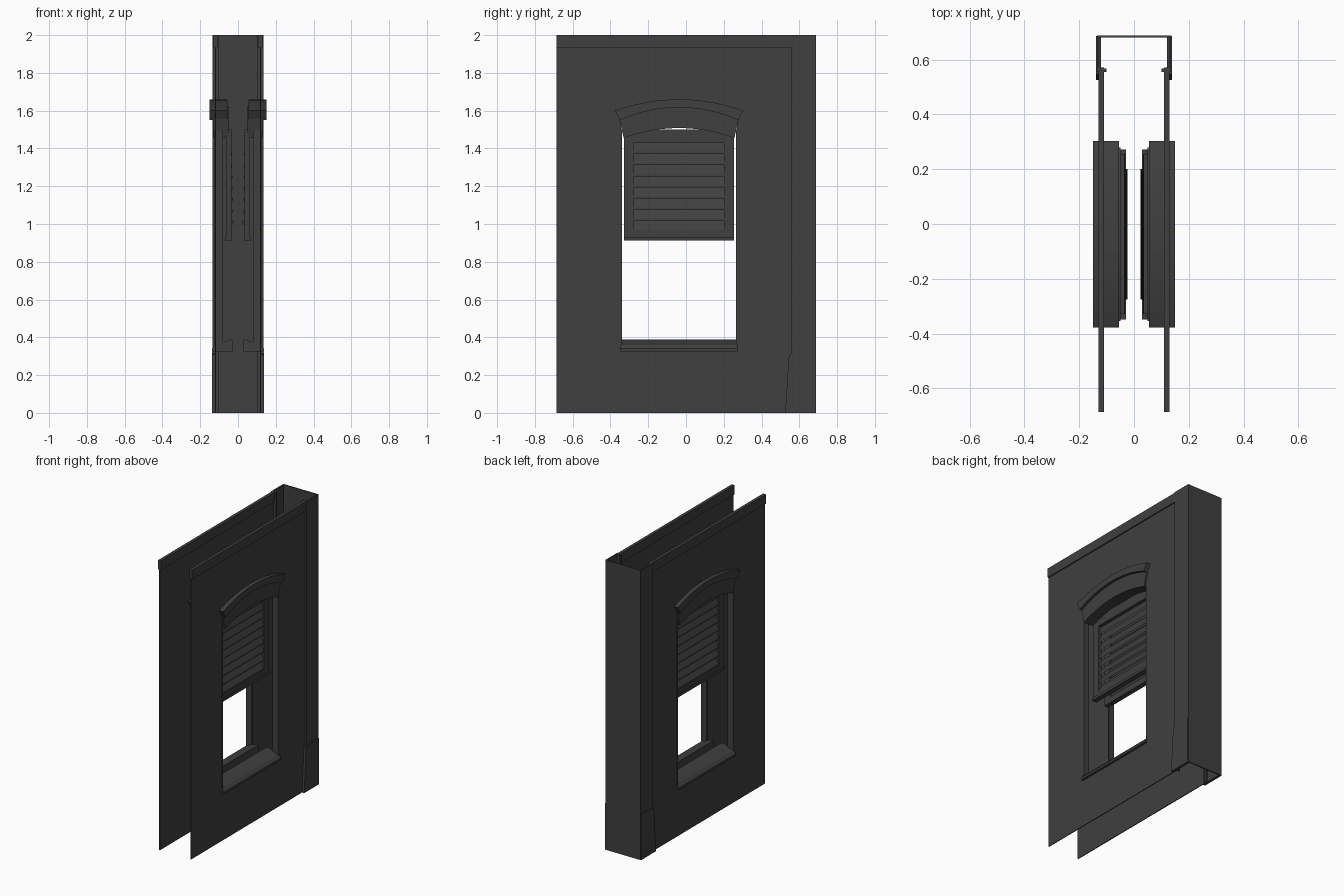
import bpy, bmesh, math

cube = bpy.data.objects.get("Cube")
if cube:
    bpy.data.objects.remove(cube, do_unlink=True)

mat = bpy.data.materials.new("charcoal grey")
mat.use_nodes = True
COL = (0.05, 0.05, 0.05, 1)
mat.diffuse_color = COL
mat.node_tree.nodes["Principled BSDF"].inputs["Base Color"].default_value = COL


def finish(name, bm, mirror=True):
    bmesh.ops.recalc_face_normals(bm, faces=bm.faces)
    me = bpy.data.meshes.new(name)
    bm.to_mesh(me)
    bm.free()
    me.materials.append(mat)
    ob = bpy.data.objects.new(name, me)
    bpy.context.collection.objects.link(ob)
    if mirror:
        ob.modifiers.new("both_sides", "MIRROR").use_axis[0] = True
    return ob


def prism(name, profile, axis, a, b, mirror=True):
    """Extrude a 2D profile along an axis from a to b."""
    place = {"x": lambda p, t: (t, p[0], p[1]),
             "y": lambda p, t: (p[0], t, p[1]),
             "z": lambda p, t: (p[0], p[1], t)}[axis]
    bm = bmesh.new()
    lo = [bm.verts.new(place(p, a)) for p in profile]
    hi = [bm.verts.new(place(p, b)) for p in profile]
    n = len(profile)
    bm.faces.new(lo)
    bm.faces.new(hi)
    for i in range(n):
        j = (i + 1) % n
        bm.faces.new((lo[i], lo[j], hi[j], hi[i]))
    return finish(name, bm, mirror)


def rect(u0, u1, v0, v1):
    return [(u0, v0), (u1, v0), (u1, v1), (u0, v1)]


def frame(name, outer, inner, x0, x1):
    """Rectangular plate with a rectangular opening, facing sideways."""
    bm = bmesh.new()
    rings = [[bm.verts.new((x, y, z)) for y, z in rect(*r)]
             for x, r in ((x0, outer), (x1, outer), (x1, inner), (x0, inner))]
    for k in range(4):
        for i in range(4):
            j = (i + 1) % 4
            r, q = rings[k], rings[(k + 1) % 4]
            bm.faces.new((r[i], r[j], q[j], q[i]))
    return finish(name, bm)


MID = -0.037  # window centre along the wall


def arc(half, z_end, z_mid, n=12):
    """Shallow arch through two end points and its crown."""
    rise = z_mid - z_end
    rad = (half ** 2 + rise ** 2) / (2 * rise)
    top = math.asin(half / rad)
    return [(MID + rad * math.sin(t), z_mid - rad + rad * math.cos(t))
            for t in (top * (2 * i / n - 1) for i in range(n + 1))]


# Walls with window openings, top rails
frame("wall_panel", (-0.685, 0.57, 0, 2), (-0.345, 0.27, 0.33, 1.53), 0.116, 0.122)
prism("top_rail", rect(-0.685, 0.57, 1.935, 2), "x", 0.109, 0.13)

# End channel with returned lips
half = [(0.135, 0.688), (0.135, 0.555), (0.1, 0.555), (0.1, 0.567),
        (0.127, 0.567), (0.127, 0.68)]
prism("end_channel", half + [(-x, y) for x, y in reversed(half)], "z", 0, 2, False)
prism("channel_foot", [(0.525, 0), (0.685, 0), (0.685, 0.32), (0.545, 0.31)],
      "x", 0.12, 0.138)

# Window surround
for label, y in (("front", -0.348), ("rear", 0.264)):
    prism(label + "_jamb", rect(y, y + 0.008, 0.36, 1.5), "x", 0.08, 0.124)
prism("window_sill", [(0.138, 0.325), (0.138, 0.34), (0.12, 0.36), (0.04, 0.388),
                      (0.03, 0.388), (0.03, 0.325)], "y", -0.348, 0.272)

# Arched hood: moulding above a plain face
prism("hood_moulding", arc(0.34, 1.6, 1.66) + arc(0.312, 1.55, 1.617)[::-1],
      "x", 0.055, 0.15)
prism("hood_face", arc(0.316, 1.555, 1.622) + arc(0.293, 1.455, 1.508)[::-1],
      "x", 0.05, 0.132)

# Louvred shutter
frame("shutter_frame", (-0.328, 0.255, 0.912, 1.5), (-0.275, 0.2, 0.957, 1.43),
      0.035, 0.06)
prism("shutter_bottom_rail", rect(-0.328, 0.255, 0.912, 0.93), "x", 0.033, 0.068)
COUNT = 8
step = (1.43 - 0.957) / COUNT
for i in range(COUNT):
    z = 0.957 + i * step
    x = 0.024 + 0.012 * i / COUNT
    prism("shutter_slat_%d" % (i + 1),
          [(0.056, z), (0.056, z + 0.012), (x, z + step + 0.006), (x, z + step - 0.008)],
          "y", -0.275, 0.2)
